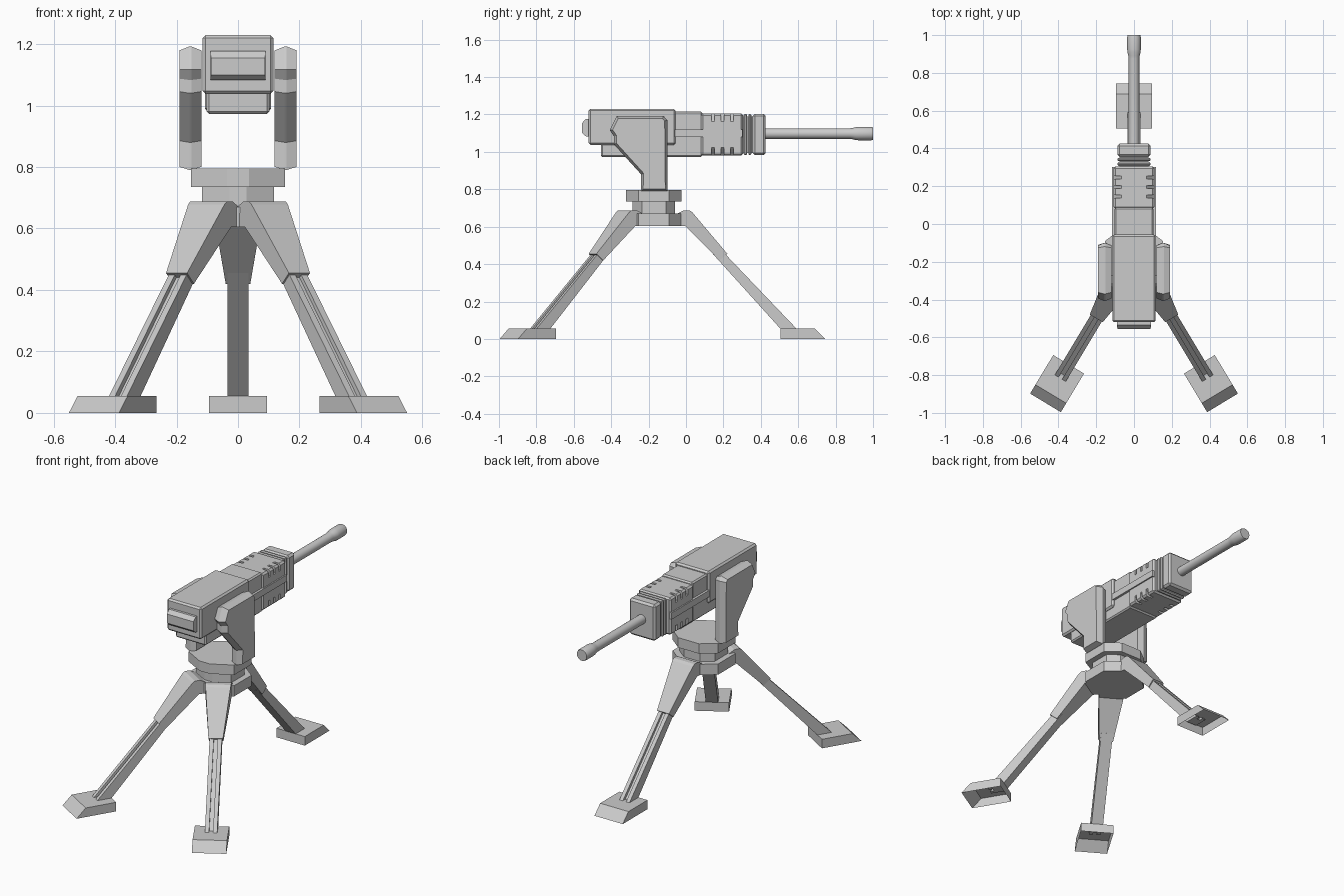
import bpy, bmesh
from math import pi, radians
from mathutils import Matrix, Vector

if "Cube" in bpy.data.objects:
    bpy.data.objects.remove(bpy.data.objects["Cube"])


def finish(name, bm, normals=True):
    if normals:
        bmesh.ops.recalc_face_normals(bm, faces=bm.faces)
    me = bpy.data.meshes.new(name)
    bm.to_mesh(me)
    bm.free()
    ob = bpy.data.objects.new(name, me)
    bpy.context.collection.objects.link(ob)
    return ob


def add_box(bm, x0, x1, y0, y1, z0, z1, mat=Matrix()):
    m = mat @ Matrix.Translation(((x0 + x1) / 2, (y0 + y1) / 2, (z0 + z1) / 2)) \
        @ Matrix.Diagonal((x1 - x0, y1 - y0, z1 - z0, 1))
    bmesh.ops.create_cube(bm, size=1, matrix=m)


def box(name, half, y0, y1, z0, z1, bevel=0.0):
    bm = bmesh.new()
    add_box(bm, -half, half, y0, y1, z0, z1)
    if bevel:
        bmesh.ops.bevel(bm, geom=bm.edges[:], offset=bevel, segments=1, affect='EDGES')
    return finish(name, bm)


def loft(bm, rings):
    """Closed solid through rings with equal point counts."""
    vs = [[bm.verts.new(p) for p in r] for r in rings]
    n = len(vs[0])
    for a, b in zip(vs, vs[1:]):
        for i in range(n):
            bm.faces.new((a[i], a[(i + 1) % n], b[(i + 1) % n], b[i]))
    return bm.faces.new(vs[0]), bm.faces.new(vs[-1])


# Gun body
box("receiver_cover", 0.115, -0.52, -0.055, 1.037, 1.23, 0.01)
box("receiver_lower", 0.102, -0.455, 0.087, 0.973, 1.215, 0.008)
for s, side in ((1, "right"), (-1, "left")):
    bm = bmesh.new()
    add_box(bm, s * 0.09, s * 0.116, -0.06, 0.303, 1.08, 1.12)
    finish(side + "_side_rail", bm)

# Rear grip block, tapered to the back
bm = bmesh.new()
loft(bm, [[(-w, y, z0), (w, y, z0), (w, y, z1), (-w, y, z1)]
          for y, w, z0, z1 in ((-0.5, 0.09, 1.083, 1.177), (-0.535, 0.09, 1.083, 1.177),
                               (-0.555, 0.088, 1.1, 1.155))])
finish("rear_grip_block", bm)

# Handguard with vent slots cut across its four long edges
guard = box("handguard", 0.108, 0.08, 0.305, 0.98, 1.205, 0.01)
bm = bmesh.new()
for sx in (1, -1):
    for sz in (1, -1):
        rot = Matrix.Translation((sx * 0.108, 0, 1.0925 + sz * 0.1125)) \
            @ Matrix.Rotation(-sx * sz * pi / 4, 4, 'Y')
        if sx < 0:
            rot = rot @ Matrix.Rotation(pi, 4, 'Y')
        for y in (0.145, 0.195, 0.245):
            # slot floor sits just below the corner
            add_box(bm, -0.03, 0.06, y - 0.008, y + 0.008, -0.06, 0.06, rot)
cutter = finish("vent_cutter", bm)
cutter.hide_render = True
mod = guard.modifiers.new("vents", 'BOOLEAN')
mod.object = cutter
mod.operation = 'DIFFERENCE'
mod.solver = 'EXACT'
bpy.context.view_layer.objects.active = guard
bpy.ops.object.modifier_apply(modifier=mod.name)
bpy.data.objects.remove(cutter)

# Cooling rings and muzzle block
box("ring_core", 0.076, 0.30, 0.36, 0.995, 1.19)
box("cooling_ring_1", 0.088, 0.308, 0.327, 0.983, 1.203, 0.006)
box("cooling_ring_2", 0.088, 0.333, 0.35, 0.983, 1.203, 0.006)
box("muzzle_block", 0.088, 0.356, 0.426, 0.983, 1.203, 0.012)

# Barrel turned around the y axis
bm = bmesh.new()
ring = [Matrix.Rotation(2 * pi * i / 24, 3, 'Y') @ Vector((1, 0, 0)) for i in range(24)]
loft(bm, [[v * r + Vector((0, y, 1.098)) for v in ring]
          for y, r in ((0.42, 0.028), (0.875, 0.028), (0.89, 0.03), (0.91, 0.035),
                       (0.925, 0.036), (0.99, 0.036), (1.0, 0.033))])
barrel = finish("barrel", bm)
bpy.context.view_layer.objects.active = barrel
barrel.select_set(True)
bpy.ops.object.shade_smooth_by_angle(angle=radians(35))
barrel.select_set(False)

# Mount arms: side profile with both faces inset to a ridge
arm = [(-0.37, 1.192), (-0.408, 1.117), (-0.385, 1.083), (-0.385, 1.04), (-0.24, 0.88),
       (-0.24, 0.79), (-0.1, 0.79), (-0.1, 1.17), (-0.12, 1.192)]
for s, side in ((1, "right"), (-1, "left")):
    bm = bmesh.new()
    caps = loft(bm, [[(s * x, y, z) for y, z in arm] for x in (0.152, 0.158)])
    bmesh.ops.recalc_face_normals(bm, faces=bm.faces)
    for f in caps:
        bmesh.ops.inset_region(bm, faces=[f], thickness=0.015, depth=0.033)
    finish(side + "_mount_arm", bm)

# Pivot: three stacked eight-sided plates
CY = -0.167
half_plan = [(0.035, -0.153), (0.153, -0.088), (0.153, 0.077), (0.07, 0.142)]
plan = half_plan + [(-x, y) for x, y in reversed(half_plan)]
for name, k, z0, z1 in (("turntable", 1.0, 0.735, 0.795), ("pivot_neck", 0.77, 0.66, 0.74),
                        ("tripod_hub", 1.0, 0.605, 0.67)):
    bm = bmesh.new()
    loft(bm, [[(x * k, CY + y * k, z) for x, y in plan] for z in (z0, z1)])
    finish(name, bm)


# Tripod legs, built pointing along +y and turned about the hub
def leg(name, angle):
    turn = Matrix.Translation((0, CY, 0)) @ Matrix.Rotation(radians(angle), 4, 'Z')
    # upper sleeve: tapers in width with distance from the hub
    bm = bmesh.new()
    side = [(0.12, 0.605, .075), (0.12, 0.67, .075), (0.155, 0.688, .072), (0.185, 0.688, .07),
            (0.2, 0.678, .069), (0.388, 0.455, .04), (0.345, 0.42, .04), (0.163, 0.605, .072)]
    loft(bm, [[(s * w, r, z) for r, z, w in side] for s in (-1, 1)])
    bm.transform(turn)
    finish(name + "_sleeve", bm)
    # lower strut: grooved along the top
    bm = bmesh.new()
    w, g = 0.034, 0.011

    def section(lo, hi):
        lo, hi = Vector((0, *lo)), Vector((0, *hi))
        mid = lo.lerp(hi, 0.72)
        return [p + Vector((x, 0, 0)) for x, p in ((-w, lo), (w, lo), (w, hi), (g, hi), (g, mid),
                                                   (-g, mid), (-g, hi), (-w, hi))]
    loft(bm, [section((0.31, 0.455), (0.345, 0.487)), section((0.685, 0.04), (0.772, 0.04))])
    bm.transform(turn)
    finish(name + "_strut", bm)
    # foot: hollow underneath, sloped at the toe
    bm = bmesh.new()
    sole, top = loft(bm, [[(-.095, .672, 0), (.095, .672, 0), (.095, .91, 0), (-.095, .91, 0)],
                          [(-.095, .672, .055), (.095, .672, .055),
                           (.095, .855, .055), (-.095, .855, .055)]])
    bmesh.ops.recalc_face_normals(bm, faces=bm.faces)
    bmesh.ops.delete(bm, geom=[sole], context='FACES_ONLY')
    bm.transform(turn)
    finish(name + "_foot", bm, False)


leg("front_leg", 0)
leg("rear_left_leg", 149)
leg("rear_right_leg", -149)
